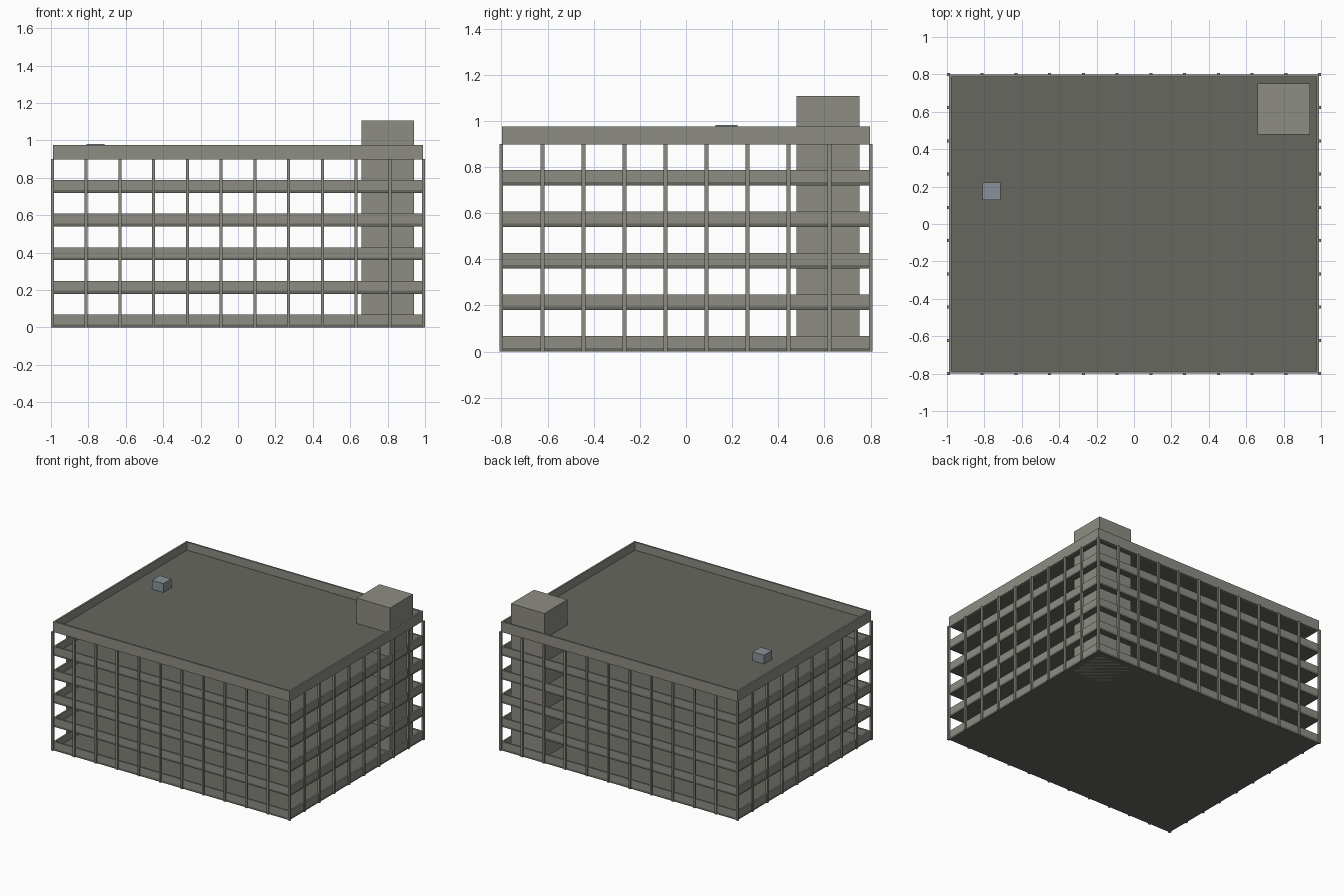
import bpy, bmesh
from mathutils import Matrix

if "Cube" in bpy.data.objects:
    bpy.data.objects.remove(bpy.data.objects["Cube"])

HX, HY = 0.99, 0.798      # half size of the floor plates
STOREY, FLOORS = 0.18, 5
SLAB, WALL, COL = 0.015, 0.013, 0.016


def material(name, rgb):
    m = bpy.data.materials.new(name)
    m.diffuse_color = (*rgb, 1)
    m.use_nodes = True
    m.node_tree.nodes["Principled BSDF"].inputs["Base Color"].default_value = m.diffuse_color
    return m


concrete = material("concrete", (0.27, 0.265, 0.23))
dark = material("dark_deck", (0.135, 0.135, 0.115))
metal = material("metal", (0.25, 0.29, 0.32))


def boxes(name, extents, mat):
    """One object from (x0, x1, y0, y1, z0, z1) boxes."""
    bm = bmesh.new()
    for x0, x1, y0, y1, z0, z1 in extents:
        mx = (Matrix.Translation(((x0 + x1) / 2, (y0 + y1) / 2, (z0 + z1) / 2))
              @ Matrix.Diagonal((x1 - x0, y1 - y0, z1 - z0, 1)))
        bmesh.ops.create_cube(bm, size=1, matrix=mx)
    me = bpy.data.meshes.new(name)
    bm.to_mesh(me)
    bm.free()
    me.materials.append(mat)
    ob = bpy.data.objects.new(name, me)
    bpy.context.collection.objects.link(ob)
    return ob


def ring(hx, hy, z0, z1):
    """Four thin walls around the plan edge."""
    iy = hy - WALL
    return [(-hx, hx, -hy, -iy, z0, z1), (-hx, hx, iy, hy, z0, z1),
            (-hx, -hx + WALL, -iy, iy, z0, z1), (hx - WALL, hx, -iy, iy, z0, z1)]


# Parking decks with edge parapets
for i in range(FLOORS):
    z = i * STOREY
    boxes(f"deck_{i}", [(-HX, HX, -HY, HY, z, z + SLAB)], dark)
    boxes(f"parapet_{i}", ring(HX, HY, z + SLAB, z + 0.068), concrete)

# Roof deck and taller roof parapet
top = FLOORS * STOREY
roof = top + SLAB
boxes("roof_deck", [(-HX + WALL, HX - WALL, -HY + WALL, HY - WALL, top, roof)], dark)
boxes("roof_parapet", ring(HX, HY, top - 0.003, 0.976), concrete)

# Facade columns on all four sides
cx, cy, h = 0.992, 0.8, COL / 2
spots = [(-cx + 2 * cx * i / 11, s * cy) for i in range(12) for s in (-1, 1)]
spots += [(s * cx, -cy + 2 * cy * j / 9) for j in range(1, 9) for s in (-1, 1)]
boxes("columns", [(x - h, x + h, y - h, y + h, 0, top) for x, y in spots], concrete)

# Stair tower and rooftop vent unit
boxes("stair_tower", [(0.66, 0.94, 0.478, 0.752, 0, 1.107)], concrete)
boxes("roof_unit", [(-0.81, -0.715, 0.128, 0.223, roof, 0.982)], metal)
